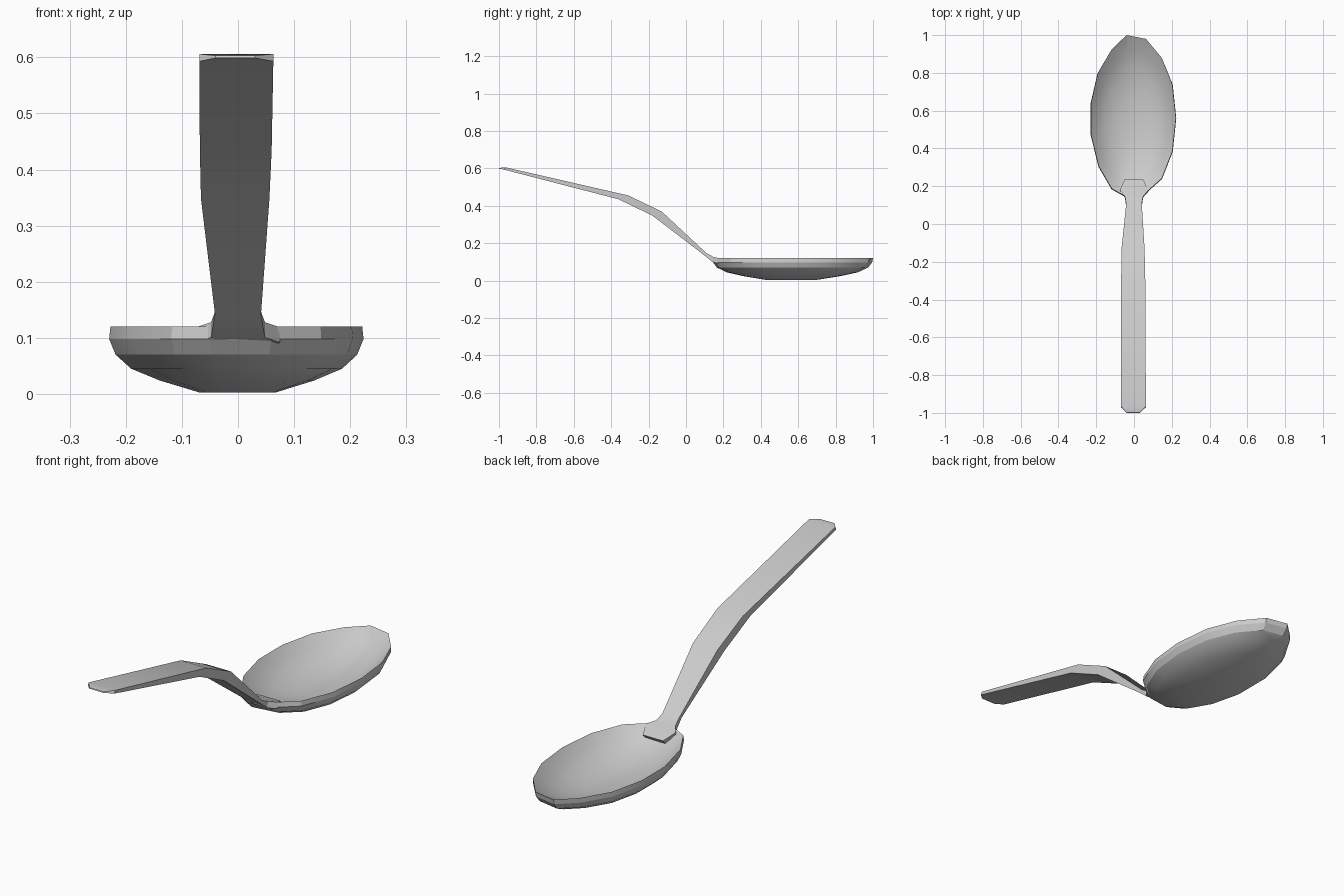
import bpy, bmesh, math

if "Cube" in bpy.data.objects:
    bpy.data.objects.remove(bpy.data.objects["Cube"])


def loft(name, rings):
    """Skin a list of equal-length point rings and cap both ends."""
    bm = bmesh.new()
    loops = [[bm.verts.new(p) for p in ring] for ring in rings]
    n = len(loops[0])
    for a, b in zip(loops, loops[1:]):
        for i in range(n):
            j = (i + 1) % n
            bm.faces.new((a[i], a[j], b[j], b[i]))
    bm.faces.new(loops[0])
    bm.faces.new(loops[-1])
    bmesh.ops.recalc_face_normals(bm, faces=bm.faces)
    mesh = bpy.data.meshes.new(name)
    bm.to_mesh(mesh)
    bm.free()
    ob = bpy.data.objects.new(name, mesh)
    bpy.context.collection.objects.link(ob)
    bpy.context.view_layer.objects.active = ob
    ob.select_set(True)
    bpy.ops.object.shade_smooth_by_angle(angle=math.radians(25))
    ob.select_set(False)
    return ob


# Bowl: oval outline shrunk through rings, from the outer bottom over the rim to the inner floor
outline = [(-.04, 1.0), (.065, .98), (.15, .88), (.207, .74), (.226, .56),
           (.207, .38), (.15, .235), (.06, .155), (-.05, .14), (-.12, .18),
           (-.19, .3), (-.232, .47), (-.232, .64), (-.195, .8), (-.12, .925)]
CY = .56
profile = [(.3, .003), (.6, .024), (.82, .045), (.94, .07), (.99, .098),
           (.98, .12), (.83, .08), (.62, .048), (.3, .022)]
bowl_rings = []
for s, z in profile:
    sy = 1.0 if s == .98 else s  # rim reaches full length at the tip
    bowl_rings.append([(x * s, CY + (y - CY) * (sy if y > CY else s), z)
                       for x, y in outline])
loft("bowl", bowl_rings)

# Handle: rectangular sections (top y, top z, bottom y, bottom z, half width, centre x)
sections = [(-.998, .603, -1.0, .599, .035, -.005),
            (-.965, .606, -.97, .593, .066, -.003),
            (-.31, .456, -.36, .435, .064, -.004),
            (-.13, .37, -.18, .348, .061, -.005),
            (.11, .147, .09, .142, .041, 0),
            (.145, .128, .14, .101, .048, 0),
            (.18, .119, .17, .092, .075, 0),
            (.235, .096, .22, .078, .05, 0)]
loft("handle", [[(c - w, yt, zt), (c + w, yt, zt), (c + w, yb, zb), (c - w, yb, zb)]
                for yt, zt, yb, zb, w, c in sections])
